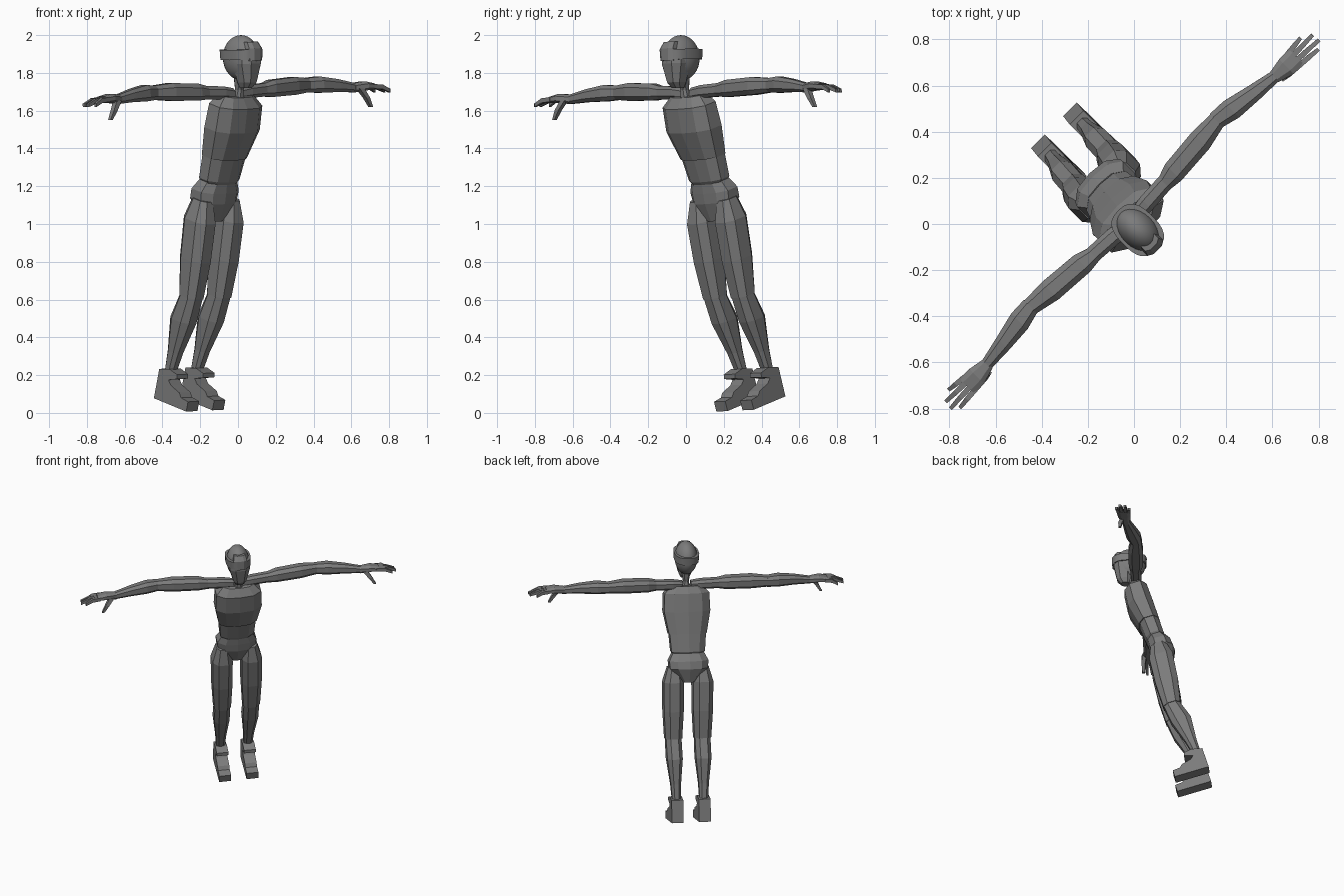
import bpy, bmesh, math
from mathutils import Matrix, Vector

if "Cube" in bpy.data.objects:
    bpy.data.objects.remove(bpy.data.objects["Cube"], do_unlink=True)

grey = bpy.data.materials.new("matte_grey")
grey.use_nodes = True
grey.diffuse_color = (0.2, 0.2, 0.2, 1)
bsdf = grey.node_tree.nodes["Principled BSDF"]
bsdf.inputs["Base Color"].default_value = (0.2, 0.2, 0.2, 1)
bsdf.inputs["Roughness"].default_value = 0.8

# Pose: turned, tilted slightly sideways, torso and legs leaning forward
TURN = Matrix.Rotation(math.radians(45), 4, 'Z')
TILT = Matrix.Rotation(math.radians(-2), 4, 'Y')
UPRIGHT = TURN @ Matrix.Translation((0, 0, 1.72)) @ TILT
LEAN = TURN @ Matrix.Translation((0, 0.015, 1.72)) @ TILT @ Matrix.Rotation(math.radians(16.5), 4, 'X')

# Unit cross-sections
OCTAGON = [(1, .5), (.5, 1), (-.5, 1), (-1, .5), (-1, -.5), (-.5, -1), (.5, -1), (1, -.5)]
RIDGED = [(1, .45), (.62, .9), (0, 1), (-.62, .9), (-1, .45),
          (-1, -.45), (-.62, -.9), (0, -1), (.62, -.9), (1, -.45)]
SQUARE = [(1, 1), (-1, 1), (-1, -1), (1, -1)]


def soft(v):
    return math.copysign(abs(v) ** 0.75, v)


ROUND = [(soft(math.cos(i * math.tau / 24)), soft(math.sin(i * math.tau / 24))) for i in range(24)]


def finish(name, bm, matrix, smooth=None):
    bmesh.ops.recalc_face_normals(bm, faces=bm.faces)
    mesh = bpy.data.meshes.new(name)
    bm.to_mesh(mesh)
    bm.free()
    mesh.transform(matrix)
    mesh.materials.append(grey)
    ob = bpy.data.objects.new(name, mesh)
    bpy.context.collection.objects.link(ob)
    if smooth:
        bpy.ops.object.select_all(action='DESELECT')
        ob.select_set(True)
        bpy.context.view_layer.objects.active = ob
        bpy.ops.object.shade_smooth_by_angle(angle=math.radians(smooth))
    return ob


def loft(name, rings, matrix, shape=OCTAGON, along='Z', side=1, smooth=None):
    """Skin cross-sections given as (x, y, z, half width, half depth)."""
    bm = bmesh.new()
    loops = []
    for x, y, z, a, b in rings:
        loop = []
        for p, q in shape:
            d = Vector((p * a, q * b, 0)) if along == 'Z' else Vector((0, p * a, q * b))
            co = Vector((x, y, z)) + d
            co.x *= side
            loop.append(bm.verts.new(co))
        loops.append(loop)
    n = len(shape)
    for lo, hi in zip(loops, loops[1:]):
        for i in range(n):
            bm.faces.new((lo[i], lo[(i + 1) % n], hi[(i + 1) % n], hi[i]))
    bm.faces.new(loops[0])
    bm.faces.new(loops[-1])
    return finish(name, bm, matrix, smooth)


def extrude(name, profile, x, half, matrix):
    """Side profile of (y, z) points, extruded across x."""
    bm = bmesh.new()
    near = [bm.verts.new((x - half, y, z)) for y, z in profile]
    far = [bm.verts.new((x + half, y, z)) for y, z in profile]
    bm.faces.new(near)
    bm.faces.new(far)
    for i in range(len(profile)):
        j = (i + 1) % len(profile)
        bm.faces.new((near[i], near[j], far[j], far[i]))
    return finish(name, bm, matrix)


# Head: smooth skull, faceted face, band and brow plate
bm = bmesh.new()
bmesh.ops.create_uvsphere(bm, u_segments=24, v_segments=16, radius=1)
bmesh.ops.scale(bm, vec=(0.08, 0.113, 0.12), verts=bm.verts)
bmesh.ops.translate(bm, vec=(0, -0.03, 0.16), verts=bm.verts)
finish("skull", bm, UPRIGHT, 60)
loft("face", [(0, -.06, 0, .03, .03), (0, -.068, .03, .045, .05),
              (0, -.07, .13, .072, .07), (0, -.07, .2, .07, .068)], UPRIGHT)
loft("head_band", [(0, -.03, .15, .086, .117), (0, -.03, .205, .088, .12)],
     UPRIGHT, ROUND, smooth=40)
loft("brow_plate", [(0, -.125, .145, .045, .028), (0, -.125, .21, .048, .028),
                    (0, -.105, .245, .04, .025)], UPRIGHT)
loft("neck", [(0, .0, -.06, .03, .03), (0, -.01, -.01, .02, .022), (0, -.025, .08, .035, .04)], UPRIGHT)

# Torso
loft("chest", [(0, -.01, -.035, .11, .055), (0, -.02, -.085, .16, .09),
               (0, -.025, -.215, .165, .098), (0, -.008, -.375, .135, .08)], LEAN, RIDGED)
loft("abdomen", [(0, -.005, -.37, .13, .075), (0, 0, -.5, .12, .072), (0, 0, -.525, .1, .06)], LEAN, RIDGED)
loft("pelvis", [(0, .005, -.51, .112, .068), (0, .015, -.565, .14, .085),
                (0, .015, -.62, .135, .09), (0, 0, -.72, .045, .06)], LEAN, RIDGED)

# Foot outline: sole, toe block, instep, tongue, heel
FOOT = [(.045, -1.722), (-.205, -1.722), (-.205, -1.668), (-.15, -1.662), (-.13, -1.64),
        (-.06, -1.62), (-.035, -1.597), (-.095, -1.575), (-.09, -1.552),
        (-.03, -1.54), (.045, -1.56)]

for side, label in ((1, "left"), (-1, "right")):
    # Legs
    loft(label + "_thigh", [(.1, -.005, -.61, .045, .055), (.105, -.015, -.72, .072, .085),
                            (.105, -.035, -.93, .07, .082), (.104, -.055, -1.13, .06, .062)],
         LEAN, side=side)
    loft(label + "_shin", [(.104, -.055, -1.13, .055, .058), (.103, -.028, -1.27, .055, .072),
                           (.1, -.01, -1.45, .036, .04), (.098, 0, -1.57, .03, .028)],
         LEAN, side=side)
    extrude(label + "_foot", FOOT, side * .098, .042, LEAN)

    # Arms
    def arm(part, rings, shape=OCTAGON):
        loft(label + "_" + part, rings, UPRIGHT, shape, 'X', side)

    arm("shoulder", [(.03, .02, -.03, .03, .03), (.1, .025, -.022, .038, .034),
                     (.27, .035, -.015, .036, .036)])
    arm("upper_arm", [(.21, .03, -.018, .034, .034), (.28, .038, -.012, .05, .045),
                      (.46, .052, -.005, .052, .047), (.59, .065, -.005, .036, .036)])
    arm("forearm", [(.57, .065, -.005, .04, .038), (.65, .053, -.005, .049, .043),
                    (.77, .035, -.014, .038, .034), (.89, .02, -.03, .026, .024)])
    arm("palm", [(.875, .02, -.03, .027, .025), (.95, .015, -.022, .045, .024),
                 (1.01, .015, -.027, .047, .017)])
    # Fingers from front to back: root y, tip x, tip y
    for i, (root, reach, tip) in enumerate([(-.02, 1.10, -.03), (.004, 1.13, -.003),
                                            (.028, 1.125, .032), (.05, 1.08, .06)]):
        mid = (1.0 + reach) / 2
        arm("finger_%d" % (i + 1), [(.99, root, -.026, .012, .012),
                                    (mid, (root + tip) / 2, -.03, .011, .012),
                                    (reach, tip, -.053, .008, .009)], SQUARE)
    loft(label + "_thumb", [(.91, -.005, -.035, .018, .015), (.945, -.015, -.085, .014, .013),
                            (.975, -.015, -.135, .009, .009)], UPRIGHT, SQUARE, side=side)
